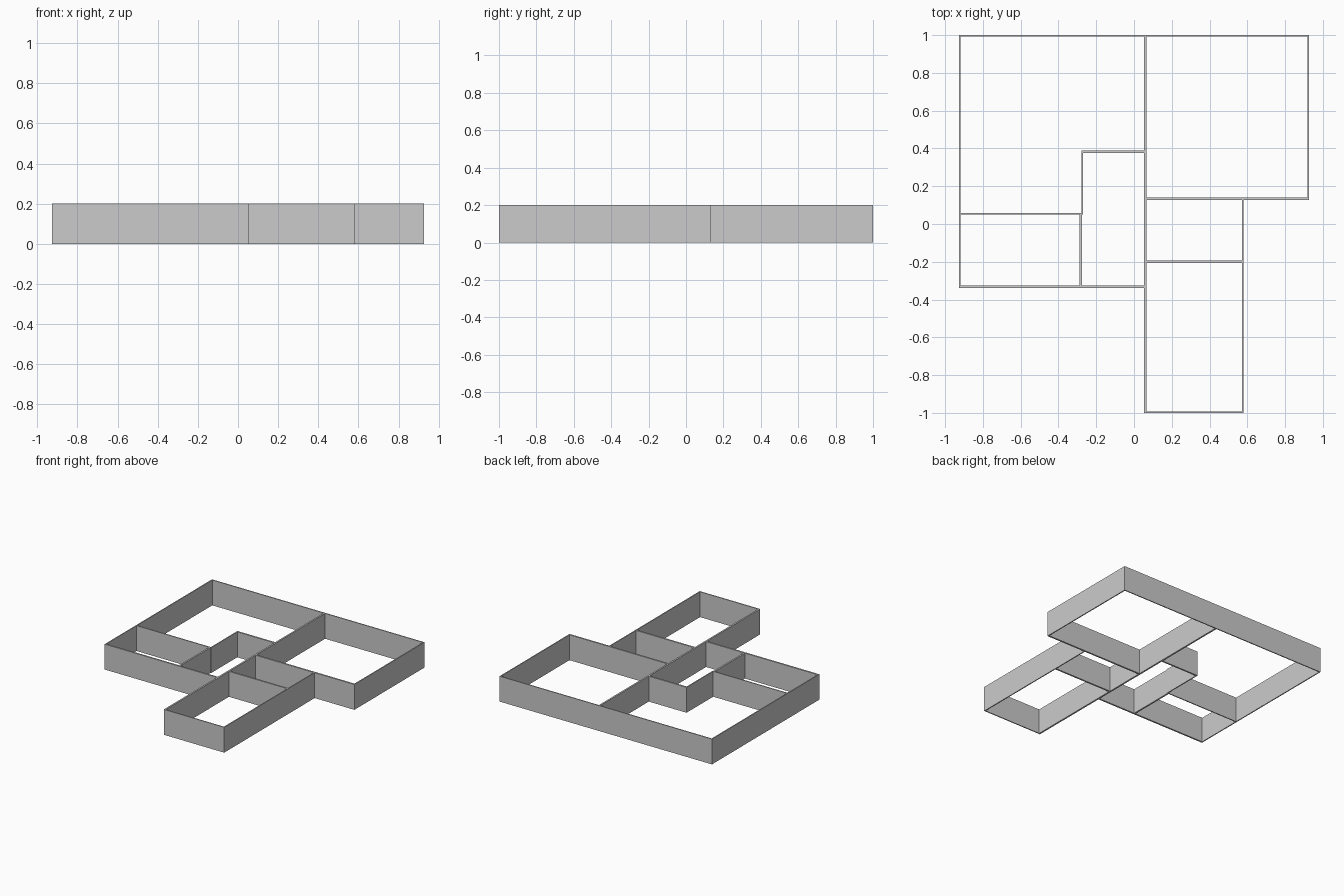
import bpy, bmesh
from mathutils import Matrix, Vector

if "Cube" in bpy.data.objects:
    bpy.data.objects.remove(bpy.data.objects["Cube"])

H = 0.2                   # wall height
OUT, INN = 0.008, 0.013   # outer and inner wall thickness


def wall(name, x0, x1, y0, y1):
    bm = bmesh.new()
    bmesh.ops.create_cube(bm, size=1, matrix=Matrix.LocRotScale(
        Vector(((x0 + x1) / 2, (y0 + y1) / 2, H / 2)), None,
        Vector((x1 - x0, y1 - y0, H))))
    me = bpy.data.meshes.new(name)
    bm.to_mesh(me)
    bm.free()
    bpy.context.collection.objects.link(bpy.data.objects.new(name, me))


def along_x(name, y, x0, x1, t):
    wall(name, x0, x1, y - t / 2, y + t / 2)


def along_y(name, x, y0, y1, t):
    wall(name, x - t / 2, x + t / 2, y0, y1)


L, R = -0.927, 0.927      # outer faces
MID = 0.059               # centre line of the long dividing wall
ML, MR = MID - INN / 2, MID + INN / 2

# Long dividing wall and back wall
along_y("dividing_wall", MID, -1, 1 - OUT, INN)
along_x("back_wall", 1 - OUT / 2, L, R, OUT)

# Right wing: big back room, small room and front room
along_y("right_wall", R - OUT / 2, 0.127, 1 - OUT, OUT)
along_x("right_room_front_wall", 0.1335, MR, R - OUT, INN)
along_y("front_wing_right_wall", 0.576, -1, 0.127, OUT)
along_x("front_wing_partition", -0.2, MR, 0.572, INN)
along_x("front_wing_front_wall", -1 + OUT / 2, MR, 0.572, OUT)

# Left wing: L-shaped back room, hall and corner room
along_y("left_wall", L + OUT / 2, -0.3385, 1 - OUT, OUT)
along_x("left_front_wall", -0.332, L + OUT, ML, INN)
along_x("corner_room_back_wall", 0.053, L + OUT, -0.269, OUT)
along_y("corner_room_right_wall", -0.281, -0.3255, 0.049, INN)
along_y("hall_left_wall", -0.273, 0.057, 0.3885, OUT)
along_x("hall_back_wall", 0.382, -0.269, ML, INN)
